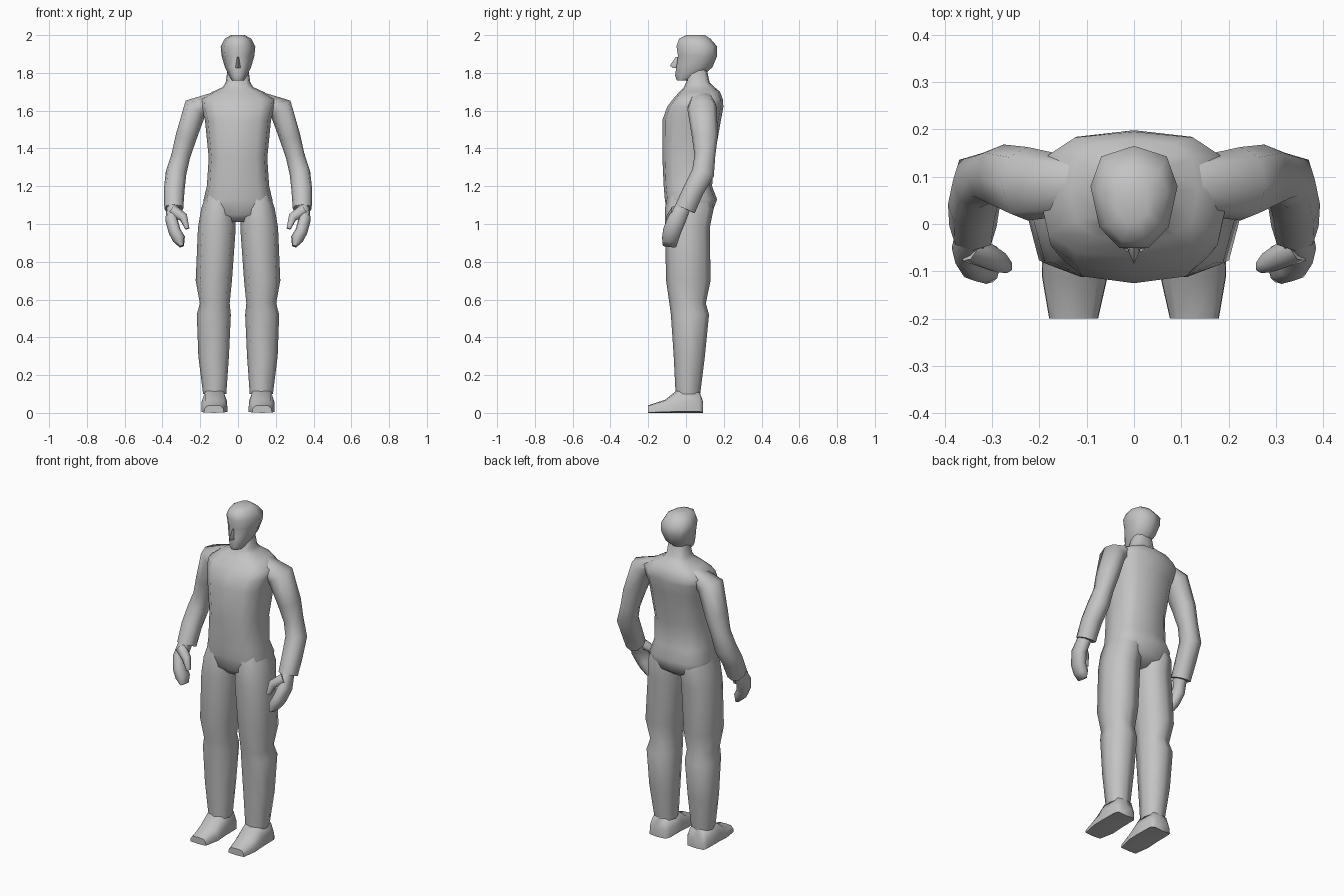
import bpy
import math
from mathutils import Vector

cube = bpy.data.objects.get("Cube")
if cube:
    bpy.data.objects.remove(cube, do_unlink=True)

grey = bpy.data.materials.new("plain_grey")
grey.use_nodes = True
grey.diffuse_color = (0.55, 0.55, 0.55, 1)
grey.node_tree.nodes["Principled BSDF"].inputs["Base Color"].default_value = grey.diffuse_color


def section(sides, power):
    """Rounded cross-section in the range -1 to 1, starting at the back."""
    points = []
    for i in range(sides):
        angle = math.tau * i / sides
        s, c = math.sin(angle), math.cos(angle)
        points.append((math.copysign(abs(s) ** power, s), math.copysign(abs(c) ** power, c)))
    return points


def skin(name, rings, mirror):
    """Join rings of equal length into a closed, smooth-shaded object."""
    n = len(rings[0])
    verts = [v for ring in rings for v in ring]
    faces = [list(range(n)), list(range(len(verts) - n, len(verts)))[::-1]]
    for r in range(len(rings) - 1):
        for i in range(n):
            a, b = r * n + i, r * n + (i + 1) % n
            faces.append([b, a, a + n, b + n])
    mesh = bpy.data.meshes.new(name)
    mesh.from_pydata(verts, [], faces)
    mesh.materials.append(grey)
    obj = bpy.data.objects.new(name, mesh)
    bpy.context.collection.objects.link(obj)
    bpy.ops.object.select_all(action="DESELECT")
    obj.select_set(True)
    bpy.context.view_layer.objects.active = obj
    # Make all faces point outwards
    bpy.ops.object.mode_set(mode="EDIT")
    bpy.ops.mesh.select_all(action="SELECT")
    bpy.ops.mesh.normals_make_consistent(inside=False)
    bpy.ops.object.mode_set(mode="OBJECT")
    bpy.ops.object.shade_smooth_by_angle(angle=math.radians(65))
    if mirror:
        obj.modifiers.new("other_side", "MIRROR")


def loft(name, spec, sides=8, power=0.8, mirror=False, along_y=False, taper=0):
    """Rings as (position, x min, x max, other min, other max)."""
    rings = []
    for pos, x0, x1, lo, hi in spec:
        ring = []
        for u, v in section(sides, power):
            x = (x0 + x1) / 2 + u * (x1 - x0) / 2 * (1 + taper * v)
            w = (lo + hi) / 2 + v * (hi - lo) / 2
            ring.append((x, pos, w) if along_y else (x, w, pos))
        rings.append(ring)
    skin(name, rings, mirror)


def centred(spec):
    """Expand (z, half width, front, back) into rings centred on x."""
    return [(z, -w, w, front, back) for z, w, front, back in spec]


def limb(name, spec, sides=8, power=0.8):
    """Tube through (x, y, z, half width, half depth), square to its path."""
    centres = [Vector(s[:3]) for s in spec]
    rings = []
    for i, s in enumerate(spec):
        ahead = centres[min(i + 1, len(spec) - 1)]
        t = (ahead - centres[max(i - 1, 0)]).normalized()
        depth = t.cross(Vector((1, 0, 0))).normalized()
        width = depth.cross(t)
        rings.append([centres[i] + width * u * s[3] + depth * v * s[4]
                      for u, v in section(sides, power)])
    skin(name, rings, True)


# Torso with hips, chest, sloping shoulders and neck
loft("torso", centred([
    (1.01, .08, -.06, .08),
    (1.05, .175, -.1, .135),
    (1.13, .182, -.112, .165),
    (1.2, .165, -.118, .138),
    (1.35, .155, -.125, .15),
    (1.55, .175, -.125, .185),
    (1.62, .195, -.1, .198),
    (1.66, .2, -.07, .195),
    (1.7, .135, -.035, .18),
    (1.725, .08, -.01, .15),
    (1.75, .065, 0, .125),
    (1.82, .055, .02, .11),
]), sides=12, power=0.68)

# Head, narrower towards the face
loft("head", centred([
    (1.76, .03, -.05, .02),
    (1.785, .047, -.062, .09),
    (1.83, .068, -.056, .14),
    (1.89, .085, -.048, .165),
    (1.94, .09, -.056, .165),
    (1.98, .07, -.042, .13),
    (2, .035, 0, .1),
]), sides=9, power=0.85, taper=0.15)

loft("nose", centred([
    (1.885, .004, -.054, -.03),
    (1.838, .012, -.085, -.03),
    (1.825, .014, -.068, -.03),
]), sides=4, power=1)

# Legs, rising into the hips
loft("leg", [
    (1.16, .03, .168, -.095, .13),
    (1.08, .016, .195, -.112, .146),
    (.98, .012, .212, -.112, .126),
    (.7, .032, .224, -.105, .13),
    (.58, .044, .202, -.088, .105),
    (.52, .038, .218, -.08, .122),
    (.3, .048, .21, -.065, .1),
    (.1, .062, .185, -.055, .075),
], mirror=True)

# Feet, wider at the sole
loft("foot", [
    (.09, .075, .18, 0, .06),
    (.07, .06, .19, 0, .115),
    (-.045, .058, .192, 0, .122),
    (-.11, .057, .193, 0, .07),
    (-.2, .077, .178, 0, .04),
], power=0.4, mirror=True, along_y=True, taper=-0.2)

# Arms, rooted in the shoulders and bent forward at the elbow
limb("arm", [
    (.12, .08, 1.67, .03, .06),
    (.225, .085, 1.615, .065, .078),
    (.275, .1, 1.46, .056, .068),
    (.303, .1, 1.36, .05, .055),
    (.328, .09, 1.27, .055, .06),
    (.338, .04, 1.18, .055, .055),
    (.34, -.005, 1.08, .05, .056),
])

# Hands with curled fingers and a thumb
limb("hand", [
    (.342, -.015, 1.09, .035, .04),
    (.352, -.05, 1.02, .033, .048),
    (.335, -.075, .96, .033, .048),
    (.312, -.083, .92, .034, .044),
    (.298, -.087, .882, .013, .036),
])
limb("thumb", [
    (.345, -.05, 1.07, .03, .032),
    (.288, -.08, 1.035, .024, .024),
    (.268, -.09, .975, .012, .014),
], sides=6)
